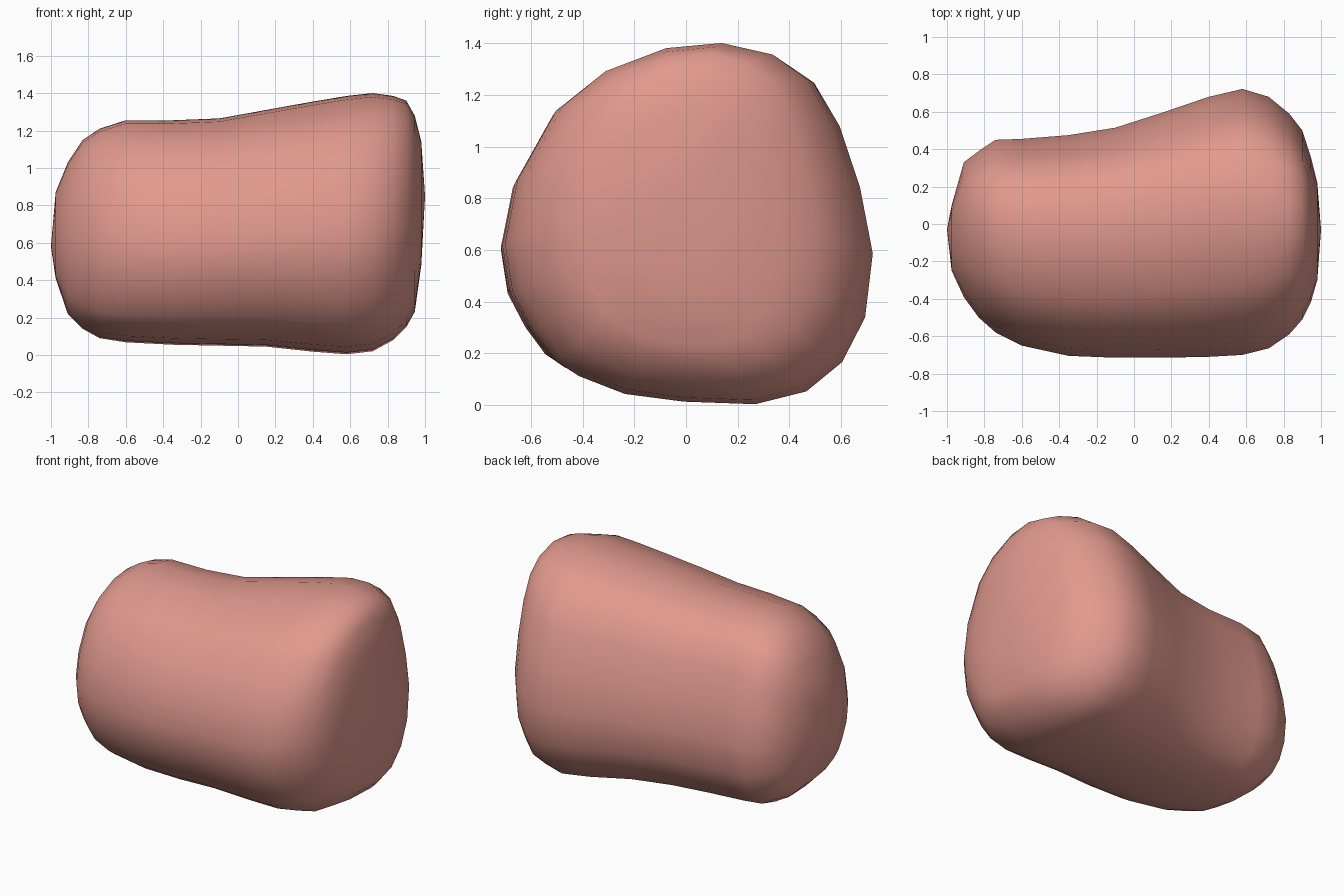
import bpy, bmesh

# Cross-section outline (y, z), as read from the right side
SECTION = [(-.72, .63), (-.67, .88), (-.52, 1.15), (-.34, 1.29), (-.09, 1.38), (.14, 1.40),
           (.35, 1.355), (.49, 1.26), (.59, 1.09), (.67, .85), (.72, .59), (.69, .34),
           (.60, .165), (.46, .05), (.26, 0), (-.02, .01), (-.25, .04), (-.43, .11),
           (-.52, .17), (-.61, .29), (-.69, .44)]

# Stations along the body: x, y min, y max, z min, z max
STATIONS = [(-.975, -.25, .10, .41, .87), (-.91, -.39, .33, .22, 1.03),
            (-.83, -.50, .39, .14, 1.15), (-.74, -.58, .45, .09, 1.21),
            (-.60, -.65, .455, .068, 1.255), (-.35, -.705, .475, .055, 1.255),
            (-.10, -.715, .515, .05, 1.265), (.15, -.715, .595, .045, 1.31),
            (.40, -.71, .68, .018, 1.355), (.58, -.70, .722, .004, 1.385),
            (.72, -.665, .68, .02, 1.40), (.83, -.59, .59, .08, 1.385),
            (.90, -.51, .50, .15, 1.36), (.945, -.42, .36, .23, 1.28),
            (.98, -.30, .22, .48, 1.14)]

bm = bmesh.new()

# Loft the section through every station
rings = []
for x, y0, y1, z0, z1 in STATIONS:
    rings.append([bm.verts.new((x, y0 + (y + .72) / 1.44 * (y1 - y0), z0 + z / 1.4 * (z1 - z0)))
                  for y, z in SECTION])
n = len(SECTION)
for a, b in zip(rings, rings[1:]):
    for i in range(n):
        j = (i + 1) % n
        bm.faces.new((a[i], a[j], b[j], b[i]))

# Shallow domed ends
for ring, tip in ((rings[0], (-1, -.03, .58)), (rings[-1], (1, -.03, .85))):
    v = bm.verts.new(tip)
    for i in range(n):
        bm.faces.new((ring[i], ring[(i + 1) % n], v))

bmesh.ops.recalc_face_normals(bm, faces=bm.faces)
for f in bm.faces:
    f.smooth = True
mesh = bpy.data.meshes.new("rounded_body")
bm.to_mesh(mesh)
bm.free()

body = bpy.data.objects.new("rounded_body", mesh)
bpy.context.collection.objects.link(body)

# Soft pink surface
pink = bpy.data.materials.new("soft_pink")
pink.diffuse_color = (.75, .32, .27, 1)
mesh.materials.append(pink)
